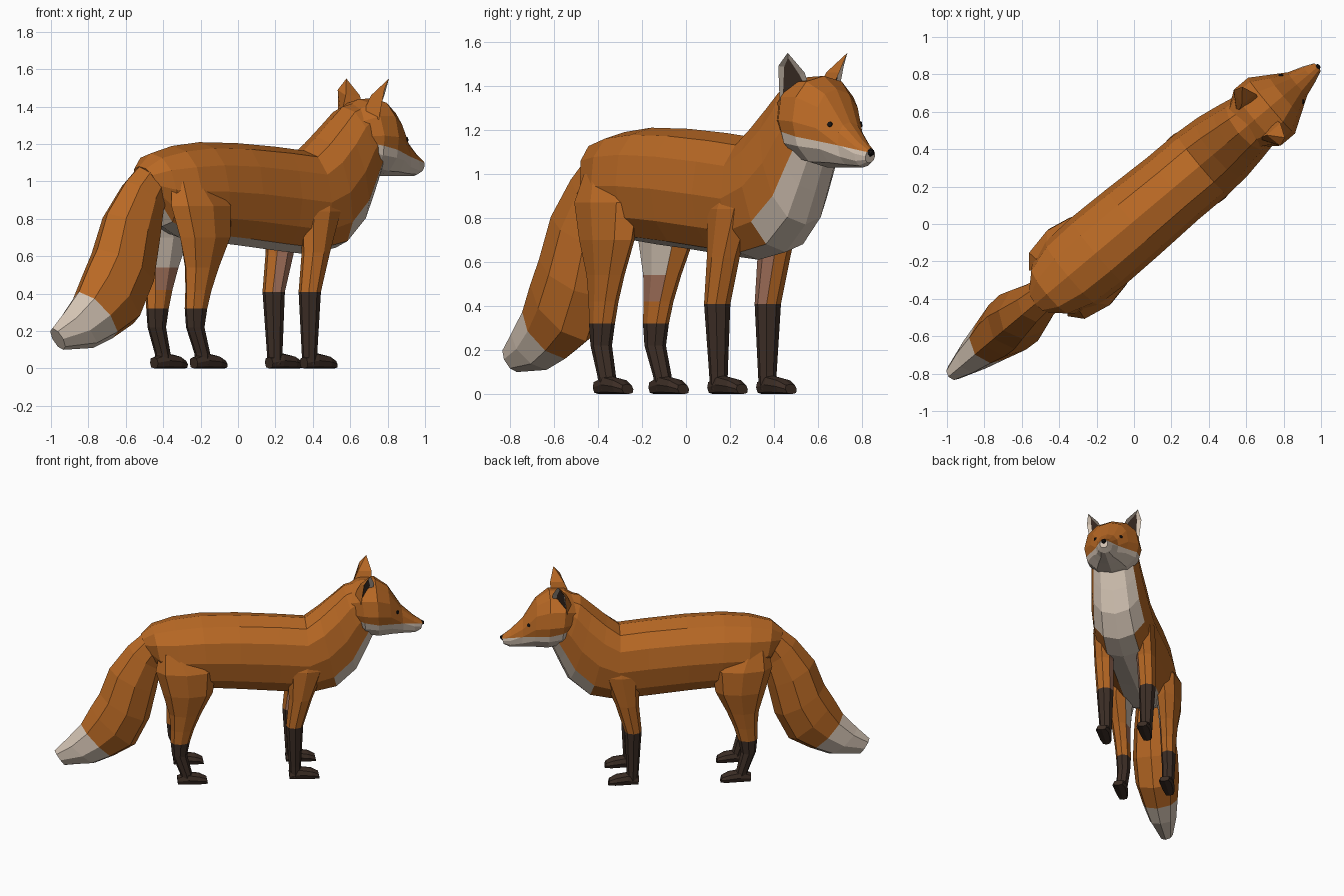
import bpy, bmesh, math
from mathutils import Vector, Matrix
from mathutils.bvhtree import BVHTree

if "Cube" in bpy.data.objects:
    bpy.data.objects.remove(bpy.data.objects["Cube"])

# The animal is modelled along local +x (v = left), then turned 40 degrees
PLACE = Matrix.Rotation(math.radians(40), 4, 'Z') @ Matrix.Translation((0, 0.012, 0))


def material(name, rgb):
    m = bpy.data.materials.new(name)
    m.diffuse_color = (*rgb, 1)
    m.use_nodes = True
    m.node_tree.nodes["Principled BSDF"].inputs["Base Color"].default_value = m.diffuse_color
    return m


MATS = [material("orange fur", (0.485, 0.141, 0.018)),
        material("cream fur", (0.65, 0.545, 0.45)),
        material("dark brown fur", (0.046, 0.027, 0.019)),
        material("pinkish brown fur", (0.376, 0.171, 0.107)),
        material("black", (0.008, 0.007, 0.007))]
ORANGE, CREAM, DARK, PINK, BLACK = range(5)


def loft(sections, n, p=1.0):
    """Sections: (u, z) of upper end, (u, z) of lower end, half width, side offset."""
    bm = bmesh.new()
    rings = []
    for ua, za, ub, zb, w, *off in sections:
        v0 = off[0] if off else 0
        a, b = Vector((ua, v0, za)), Vector((ub, v0, zb))
        ring = []
        for i in range(n):
            t = 2 * math.pi * i / n
            c, s = math.cos(t), math.sin(t)
            c = math.copysign(abs(c) ** p, c)
            s = math.copysign(abs(s) ** p, s)
            ring.append(bm.verts.new((a + b) / 2 + (a - b) / 2 * c + Vector((0, w * s, 0))))
        rings.append(ring)
    for r, q in zip(rings, rings[1:]):
        for i in range(n):
            k = (i + 1) % n
            bm.faces.new((r[i], r[k], q[k], q[i]))
    bm.faces.new(rings[0])
    bm.faces.new(rings[-1])
    bmesh.ops.recalc_face_normals(bm, faces=bm.faces)
    return bm


def finish(name, bm, rule=None):
    bm.faces.index_update()
    bm.normal_update()
    if rule:
        for f in bm.faces:
            f.material_index = rule(f, f.calc_center_median())
    bm.transform(PLACE)
    me = bpy.data.meshes.new(name)
    bm.to_mesh(me)
    bm.free()
    for m in MATS:
        me.materials.append(m)
    ob = bpy.data.objects.new(name, me)
    bpy.context.collection.objects.link(ob)
    return ob


# Body and neck, cream along the belly and wider on the chest
body = loft([(-.68, 1.08, -.57, .88, .09), (-.60, 1.15, -.52, .76, .17),
             (-.45, 1.19, -.40, .70, .22), (-.26, 1.21, -.22, .68, .23),
             (0, 1.205, 0, .66, .225), (.28, 1.185, .28, .63, .215),
             (.47, 1.165, .50, .61, .215), (.56, 1.24, .69, .645, .205),
             (.66, 1.33, .83, .77, .185), (.74, 1.40, .90, .92, .17),
             (.82, 1.42, .96, 1.06, .155)], 12, 0.9)


def body_rule(f, c):
    j, i = divmod(f.index, 12)
    if j > 9:
        return ORANGE
    return CREAM if i in ((4, 5, 6, 7) if j >= 7 else (5, 6)) else ORANGE


finish("body", body, body_rule)

# Head, cut along the cheek line so the lower part is cream
head = loft([(.74, 1.38, .82, 1.10, .13), (.85, 1.44, .89, 1.05, .195),
             (.96, 1.445, .98, 1.03, .195), (1.05, 1.385, 1.08, 1.03, .135),
             (1.145, 1.235, 1.16, 1.03, .08), (1.23, 1.155, 1.24, 1.03, .052),
             (1.295, 1.11, 1.28, 1.05, .028)], 12, 0.9)
cheek, cheek_n = Vector((.88, 0, 1.19)), Vector((.22, 0, 1))
bmesh.ops.bisect_plane(head, geom=head.verts[:] + head.edges[:] + head.faces[:],
                       plane_co=cheek, plane_no=cheek_n)
head.normal_update()
surface = BVHTree.FromBMesh(head)
finish("head", head, lambda f, c: CREAM if c.x > .83 and (c - cheek).dot(cheek_n) < 0 else ORANGE)

# Nose
nose = bmesh.new()
bmesh.ops.create_icosphere(nose, subdivisions=1, radius=.02,
                           matrix=Matrix.Translation((1.288, 0, 1.098)))
finish("nose", nose, lambda f, c: BLACK)

# Bushy tail with a cream tip
tail = loft([(-.62, 1.13, -.48, .97, .09), (-.77, 1.00, -.54, .82, .11),
             (-.90, .83, -.57, .66, .14), (-.97, .64, -.62, .44, .16),
             (-1.03, .54, -.72, .24, .155), (-1.10, .41, -.87, .16, .125),
             (-1.20, .30, -1.0, .11, .095), (-1.285, .215, -1.21, .10, .045)], 8)
finish("tail", tail, lambda f, c: CREAM if f.index >= 40 and f.index != 56 else ORANGE)

# Leg sections: height, rear, front, side offset, half width
FRONT = [(.96, .38, .60, .125, .06), (.84, .335, .60, .145, .075), (.62, .345, .51, .15, .068),
         (.41, .325, .445, .15, .06), (.10, .345, .43, .145, .043), (.02, .35, .43, .145, .04)]
BACK = [(1.0, -.56, -.30, .13, .07), (.87, -.59, -.17, .16, .10), (.70, -.54, -.19, .175, .085),
        (.54, -.495, -.27, .168, .065), (.42, -.485, -.32, .163, .056),
        (.32, -.485, -.35, .16, .052), (.22, -.475, -.37, .16, .046),
        (.08, -.42, -.335, .165, .042), (.02, -.41, -.33, .165, .04)]


def leg_rule(side, sock, pink_lo, pink_hi):
    def rule(f, c):
        if c.z < sock:
            return DARK
        if f.normal.y * side < -.7 and c.z < .8:
            if c.z > pink_hi:
                return CREAM
            if c.z > pink_lo:
                return PINK
        return ORANGE
    return rule


# Ear outline points for the left side
T, O1, O0 = (.915, .177, 1.55), (.869, .194, 1.49), (.85, .17, 1.33)
I1, I0 = (.946, .102, 1.46), (.94, .067, 1.39)
B1, B0 = (.85, .105, 1.46), (.80, .085, 1.35)

for side, word in ((1, "left"), (-1, "right")):
    for kind, secs, sock, lo, hi, du in (("front", FRONT, .41, .45, 9, 0),
                                         ("back", BACK, .32, .42, .55, -.785)):
        leg = loft([(u1, z, u0, z, w, v * side) for z, u0, u1, v, w in secs], 8)
        finish(f"{kind}_{word}_leg", leg, leg_rule(side, sock, lo, hi))
        # Paw
        v = secs[-1][3] * side
        paw = loft([(a + du, h, b + du, 0, w, v) for a, b, h, w in
                    ((.345, .35, .06, .033), (.42, .42, .085, .046),
                     (.50, .51, .07, .05), (.55, .56, .045, .034))], 8, 0.7)
        finish(f"{kind}_{word}_paw", paw, lambda f, c: DARK)

    # Ear: orange back, cream front with a sunken dark middle
    ear = bmesh.new()
    pts = {k: ear.verts.new((k[0], k[1] * side, k[2])) for k in (T, O1, O0, I1, I0, B1, B0)}
    for poly in ((T, O1, B1), (T, B1, I1), (O1, O0, B0, B1), (B1, B0, I0, I1), (B0, O0, I0)):
        ear.faces.new([pts[k] for k in poly])
    front = ear.faces.new([pts[k] for k in (T, I1, I0, O0, O1)])
    bmesh.ops.recalc_face_normals(ear, faces=ear.faces)
    front.material_index = DARK
    rim = bmesh.ops.inset_individual(ear, faces=[front], thickness=.028, depth=-.015)
    for f in rim["faces"]:
        f.material_index = CREAM
    front.material_index = DARK
    finish(f"{word}_ear", ear)

    # Eye: a thin plate on the surface of the head
    pos, nor, _, _ = surface.find_nearest(Vector((1.11, .09 * side, 1.225)))
    eye = bmesh.new()
    bmesh.ops.create_cone(eye, cap_ends=True, segments=8, radius1=.013, radius2=.011, depth=.008,
                          matrix=Matrix.Translation(pos + nor * .002)
                          @ nor.to_track_quat('Z', 'Y').to_matrix().to_4x4())
    finish(f"{word}_eye", eye, lambda f, c: BLACK)
